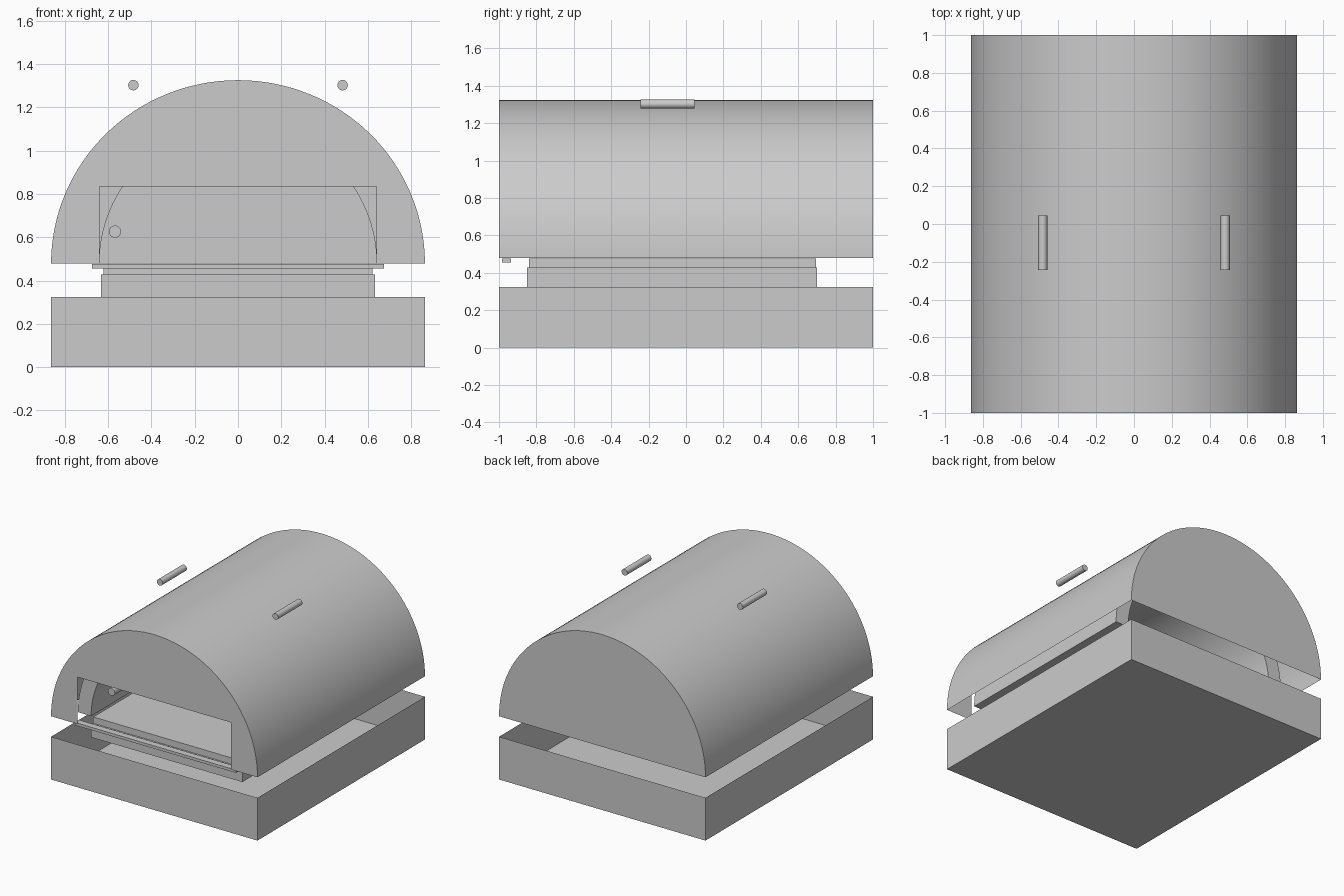
import bpy
import bmesh
from math import cos, sin, pi, radians

cube = bpy.data.objects.get("Cube")
if cube:
    bpy.data.objects.remove(cube, do_unlink=True)

# One plain grey for every part
grey = bpy.data.materials.new("plain_grey")
grey.use_nodes = True
colour = (0.6, 0.6, 0.6, 1)
grey.diffuse_color = colour
grey.node_tree.nodes["Principled BSDF"].inputs["Base Color"].default_value = colour

HALF_W, HALF_L = 0.863, 1.0
TRAY_TOP, SPRING, CROWN = 0.323, 0.478, 1.325


def finish(name, bm, smooth=False):
    mesh = bpy.data.meshes.new(name)
    bm.to_mesh(mesh)
    bm.free()
    mesh.materials.append(grey)
    obj = bpy.data.objects.new(name, mesh)
    bpy.context.collection.objects.link(obj)
    if smooth:
        bpy.ops.object.select_all(action="DESELECT")
        obj.select_set(True)
        bpy.context.view_layer.objects.active = obj
        bpy.ops.object.shade_smooth_by_angle(angle=radians(30))
    return obj


def box(name, x, y0, y1, z0, z1, open_top=False):
    bm = bmesh.new()
    bmesh.ops.create_cube(bm, size=1)
    for v in bm.verts:
        v.co = (2 * x * v.co.x,
                y1 if v.co.y > 0 else y0,
                z1 if v.co.z > 0 else z0)
    if open_top:
        bm.normal_update()
        top = [f for f in bm.faces if f.normal.z > 0.5]
        bmesh.ops.delete(bm, geom=top, context="FACES_ONLY")
    return finish(name, bm)


def arc(rx, rz, steps=64):
    """Half ellipse from +x over the top to -x."""
    return [(rx * cos(pi * i / steps), SPRING + rz * sin(pi * i / steps))
            for i in range(steps + 1)]


def rod(name, x, z, radius, y0, y1):
    ring = [(x + radius * cos(2 * pi * i / 32), z + radius * sin(2 * pi * i / 32))
            for i in range(32)]
    return prism(name, ring, y0, y1)


def prism(name, outline, y0, y1):
    """Closed solid with the outline swept along y."""
    bm = bmesh.new()
    face = bm.faces.new([bm.verts.new((x, y0, z)) for x, z in outline])
    new = bmesh.ops.extrude_face_region(bm, geom=[face], use_keep_orig=True)["geom"]
    bmesh.ops.translate(bm, vec=(0, y1 - y0, 0),
                        verts=[g for g in new if isinstance(g, bmesh.types.BMVert)])
    bmesh.ops.recalc_face_normals(bm, faces=bm.faces)
    return finish(name, bm, True)


# Base tray: thin open box
box("base_tray", HALF_W, -HALF_L, HALF_L, 0, TRAY_TOP, open_top=True)

# Insulation and floor slabs
box("insulation_slab", 0.632, -0.85, 0.70, TRAY_TOP, 0.428)
box("floor_slab", 0.622, -0.84, 0.695, 0.428, SPRING - 0.002)

# Sill bar behind the opening
box("sill_bar", 0.673, -0.985, -0.935, 0.455, SPRING - 0.002)

# Inner vault, open at both ends
prism("inner_vault", arc(0.75, 0.75) + arc(0.64, 0.64)[::-1], -0.84, 0.70)

# Outer hood: thin shell, open below, with a rectangular mouth in front
bm = bmesh.new()
hood = arc(HALF_W, CROWN - SPRING)
front = [bm.verts.new((x, -HALF_L, z)) for x, z in hood]
back = [bm.verts.new((x, HALF_L, z)) for x, z in hood]
for i in range(len(hood) - 1):
    bm.faces.new((front[i], back[i], back[i + 1], front[i + 1]))
mouth = [(-0.64, SPRING), (-0.64, 0.833), (0.64, 0.833), (0.64, SPRING)]
bm.faces.new(front + [bm.verts.new((x, -HALF_L, z)) for x, z in mouth])
bm.faces.new(back[::-1])
bmesh.ops.recalc_face_normals(bm, faces=bm.faces)
finish("outer_hood", bm, True)

# Burner tube along the vault wall
rod("burner_tube", -0.568, 0.626, 0.028, -0.70, 0.56)

# Pair of grab rods above the hood
for side, x in (("left", 0.483), ("right", -0.483)):
    rod(side + "_grab_rod", x, 1.302, 0.024, -0.243, 0.045)
